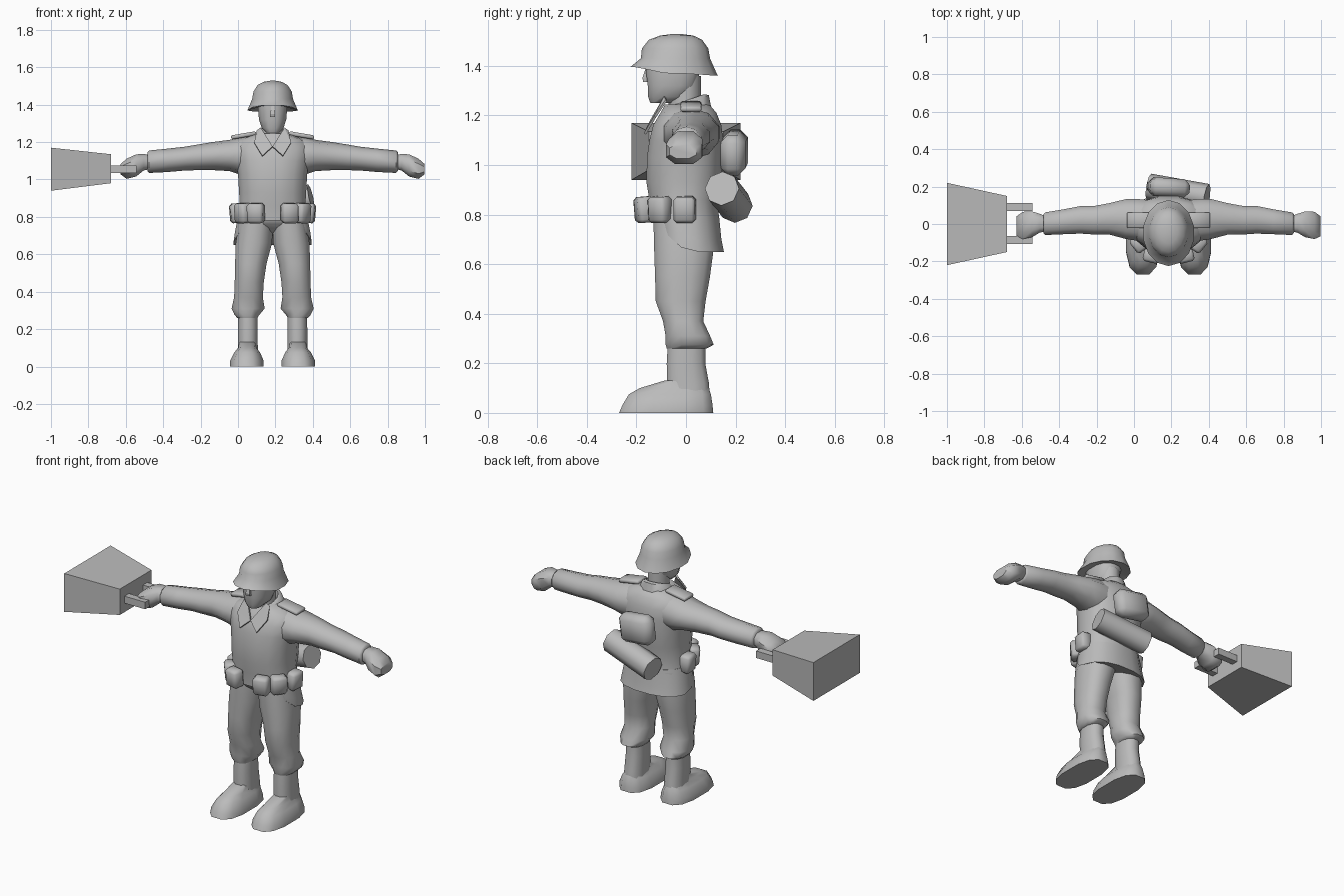
import bpy, bmesh, math
from mathutils import Vector, Matrix

if "Cube" in bpy.data.objects:
    bpy.data.objects.remove(bpy.data.objects["Cube"])

CX = 0.185  # body centre line
grey = bpy.data.materials.new("plain grey")
grey.diffuse_color = (0.5, 0.5, 0.5, 1)
grey.use_nodes = True
grey.node_tree.nodes["Principled BSDF"].inputs["Base Color"].default_value = grey.diffuse_color


def finish(bm, name, smooth=40):
    bmesh.ops.recalc_face_normals(bm, faces=bm.faces)
    me = bpy.data.meshes.new(name)
    bm.to_mesh(me)
    bm.free()
    ob = bpy.data.objects.new(name, me)
    bpy.context.collection.objects.link(ob)
    me.materials.append(grey)
    if smooth:
        bpy.ops.object.select_all(action='DESELECT')
        ob.select_set(True)
        bpy.context.view_layer.objects.active = ob
        bpy.ops.object.shade_smooth_by_angle(angle=math.radians(smooth))
    return ob


def loft(name, rings, axis='z', n=12, power=1.0, shift=None, side=1, smooth=50, caps=True):
    """rings: (position, u min, u max, v min, v max); u,v = x,y for z, y,z for x.
    side mirrors the part across the body centre; x values are relative to it."""
    bm = bmesh.new()
    loops = []
    for p, u0, u1, v0, v1 in rings:
        loop = []
        for i in range(n):
            a = 2 * math.pi * (i + 0.5) / n
            c, s = math.cos(a), math.sin(a)
            u = (u0 + u1) / 2 + (u1 - u0) / 2 * math.copysign(abs(c) ** power, c)
            v = (v0 + v1) / 2 + (v1 - v0) / 2 * math.copysign(abs(s) ** power, s)
            co = Vector((u, v, p)) if axis == 'z' else Vector((p, u, v))
            if shift:
                co.z += shift(co)
            loop.append(bm.verts.new((CX + side * co.x, co.y, co.z)))
        loops.append(loop)
    for a, b in zip(loops, loops[1:]):
        for i in range(n):
            j = (i + 1) % n
            bm.faces.new((a[i], a[j], b[j], b[i]))
    if caps:
        bm.faces.new(loops[0])
        bm.faces.new(loops[-1])
    return finish(bm, name, smooth)


def block(name, loc, size, rot=(0, 0, 0), bevel=0.0, smooth=50):
    bm = bmesh.new()
    bmesh.ops.create_cube(bm, size=1, matrix=Matrix.Diagonal((*size, 1)))
    if bevel:
        bmesh.ops.bevel(bm, geom=bm.edges[:], offset=bevel, segments=1, affect='EDGES')
    ob = finish(bm, name, smooth)
    ob.location, ob.rotation_euler = loc, rot
    return ob


def plate(name, points, faces, thick):
    bm = bmesh.new()
    vs = [bm.verts.new(p) for p in points]
    for f in faces:
        bm.faces.new([vs[i] for i in f])
    ob = finish(bm, name, 0)
    mod = ob.modifiers.new("thickness", 'SOLIDIFY')
    mod.thickness = thick
    mod.offset = 0
    return ob


# jacket body and flared skirt, whose hem rises at the front
loft("jacket", [
    (0.78, -.19, .19, -.145, .135), (0.86, -.178, .178, -.15, .13),
    (0.93, -.182, .182, -.162, .147), (1.03, -.188, .188, -.160, .15),
    (1.10, -.20, .20, -.150, .152), (1.16, -.21, .21, -.135, .145),
    (1.21, -.18, .18, -.105, .125), (1.245, -.085, .085, -.085, .095)],
    n=16, power=0.85)
loft("jacket_skirt", [(0.65, -.212, .212, -.125, .155), (0.70, -.205, .205, -.133, .145),
                      (0.80, -.188, .188, -.145, .135)],
     n=16, power=0.85, shift=lambda c: max(0, -c.y) * max(0, 0.80 - c.z) * 6)

for s, tag in ((-1, "right"), (1, "left")):
    # trouser leg gathered over a boot
    loft(tag + "_trouser", [
        (0.26, .08, .19, -.08, .085), (0.275, .07, .205, -.085, .115), (0.31, .04, .222, -.085, .10),
        (0.37, .05, .208, -.095, .072), (0.45, .045, .205, -.125, .082), (0.55, .03, .203, -.128, .10),
        (0.66, .0, .20, -.132, .115), (0.78, -.005, .18, -.135, .12)], power=0.85, side=s)
    loft(tag + "_boot_shaft", [(0.05, .075, .19, -.08, .10), (0.12, .078, .187, -.08, .095),
                               (0.20, .078, .187, -.08, .08), (0.29, .08, .185, -.075, .08)],
         power=0.85, side=s)
    loft(tag + "_boot_foot", [
        (0.0, .045, .23, -.275, .115), (0.03, .045, .23, -.262, .112),
        (0.075, .065, .207, -.235, .105), (0.10, .085, .185, -.19, .095), (0.13, .09, .18, -.09, .08)],
        power=0.75, side=s)

    # sleeve, then fist
    loft(tag + "_sleeve", [
        (.08, -.09, .13, 1.02, 1.235), (.17, -.095, .14, 1.025, 1.228), (.23, -.085, .138, 1.045, 1.212),
        (.32, -.06, .115, 1.05, 1.20), (.40, -.06, .10, 1.05, 1.187), (.47, -.055, .10, 1.048, 1.175),
        (.56, -.058, .082, 1.04, 1.165), (.66, -.062, .065, 1.035, 1.155), (.67, -.05, .055, 1.045, 1.145)],
        axis='x', n=10, side=s)
    loft(tag + "_fist", [
        (.63, -.035, .035, 1.06, 1.125), (.69, -.05, .058, 1.045, 1.14), (.73, -.075, .072, 1.012, 1.138),
        (.78, -.085, .07, 1.0, 1.115), (.812, -.07, .045, 1.025, 1.085)],
        axis='x', n=8, power=0.8, side=s)

    # shoulder strap
    block(tag + "_shoulder_strap", (CX + s * .155, .02, 1.236), (.135, .085, .022),
          (0, s * .17, 0), .006)

    # three ammunition pouches wrapping the hip
    for k, (x, y, ang) in enumerate(((.09, -.168, 14), (.158, -.105, 52), (.192, -.005, 84))):
        block(f"{tag}_pouch_{k + 1}", (CX + s * x, y, .82), (.088, .07, .105),
              (.08, 0, math.radians(s * ang)), .013)

    # pointed collar lapel
    plate(tag + "_lapel", [(CX + s * x, y, z) for x, y, z in (
        (.0, -.142, 1.175), (.055, -.166, 1.125), (.098, -.125, 1.195), (.082, -.08, 1.26), (.062, -.085, 1.275))],
        [(0, 1, 2), (0, 2, 4), (2, 3, 4)], .01)

# collar rising towards the nape
loft("collar", [(1.20, -.11, .11, -.12, .105), (1.25, -.082, .082, -.085, .095),
                (1.26, -.062, .062, -.065, .075), (1.21, -.06, .06, -.06, .07)],
     shift=lambda c: c.y * .35)

# head
loft("neck", [(1.18, -.06, .06, -.07, .06), (1.36, -.06, .06, -.07, .06)], n=10)
loft("head", [(1.25, -.035, .035, -.145, -.05), (1.275, -.06, .06, -.155, .02), (1.32, -.075, .075, -.157, .045),
              (1.38, -.08, .08, -.165, .06), (1.45, -.08, .08, -.16, .06)],
     n=12, power=0.8)
loft("nose", [(1.335, -.018, .018, -.178, -.14), (1.35, -.018, .018, -.182, -.14),
              (1.395, -.009, .009, -.165, -.14)], n=4, smooth=0)

# helmet with a flared rim, low at the sides and back
def rim_drop(c):
    low = max(0, (1.43 - c.z) / .06)
    t = min(1, max(0, (c.y + .20) / .12))
    return -low * (.045 * t + max(0, c.y) * .12)

loft("helmet", [
    (1.405, -.075, .075, -.15, .05),
    (1.395, -.138, .138, -.225, .128), (1.43, -.112, .112, -.182, .097), (1.47, -.105, .105, -.178, .09),
    (1.505, -.082, .082, -.15, .065), (1.522, -.05, .05, -.105, .03), (1.528, -.015, .015, -.06, -.015)],
    n=14, shift=rim_drop, smooth=45)

# mess tin and diagonal bedroll on the back
block("mess_tin", (CX, .195, 1.05), (.215, .10, .165), (0, math.radians(8), math.radians(-4)), .03)
a, b = Vector((.39, .145, .905)), Vector((.08, .20, .835))
bm = bmesh.new()
bmesh.ops.create_cone(bm, cap_ends=True, segments=8, radius1=.07, radius2=.07, depth=(b - a).length)
roll = finish(bm, "bedroll", 50)
roll.location = (a + b) / 2
roll.rotation_euler = (b - a).to_track_quat('Z', 'Y').to_euler()

# flared box on two prongs held by the right hand
bm = bmesh.new()
ends = []
for x, hy, z0, z1 in ((-1, .22, .94, 1.17), (-.68, .15, .98, 1.135)):
    ends.append([bm.verts.new((x, y, z)) for y, z in ((-hy, z0), (hy, z0), (hy, z1), (-hy, z1))])
for i in range(4):
    j = (i + 1) % 4
    bm.faces.new((ends[0][i], ends[0][j], ends[1][j], ends[1][i]))
bm.faces.new(ends[0])
bm.faces.new(ends[1])
finish(bm, "flared_box", 0)
for y, tag in ((-.085, "front"), (.09, "back")):
    block(tag + "_prong", (-.6125, y, 1.055), (.14, .042, .042), smooth=0)
